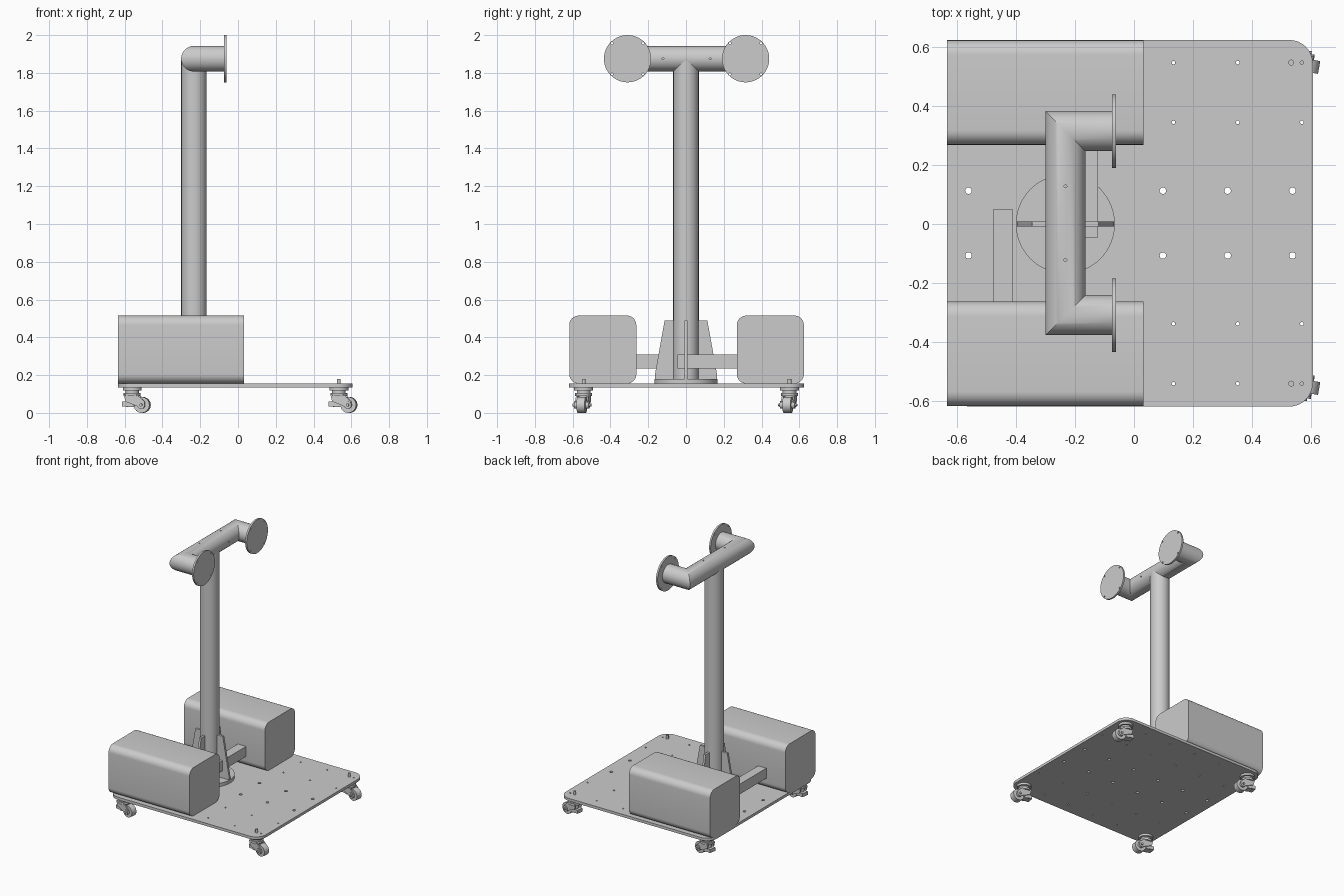
import bpy, bmesh
from math import sin, cos, pi, radians
from mathutils import Matrix, Vector

if "Cube" in bpy.data.objects:
    bpy.data.objects.remove(bpy.data.objects["Cube"])

GREY = (0.6, 0.6, 0.6, 1)
steel = bpy.data.materials.new("grey metal")
steel.use_nodes = True
steel.diffuse_color = GREY
steel.node_tree.nodes["Principled BSDF"].inputs["Base Color"].default_value = GREY


def finish(name, bm, smooth=True):
    bmesh.ops.recalc_face_normals(bm, faces=bm.faces)
    mesh = bpy.data.meshes.new(name)
    bm.to_mesh(mesh)
    bm.free()
    mesh.materials.append(steel)
    obj = bpy.data.objects.new(name, mesh)
    bpy.context.collection.objects.link(obj)
    if smooth:
        bpy.ops.object.select_all(action="DESELECT")
        obj.select_set(True)
        bpy.context.view_layer.objects.active = obj
        bpy.ops.object.shade_smooth_by_angle(angle=radians(30))
    return obj


def add_cyl(bm, center, radius, length, axis="Z", segs=48):
    turn = {"X": Matrix.Rotation(pi / 2, 4, "Y"), "Y": Matrix.Rotation(pi / 2, 4, "X"), "Z": Matrix()}[axis]
    bmesh.ops.create_cone(bm, cap_ends=True, segments=segs, radius1=radius, radius2=radius,
                          depth=length, matrix=Matrix.Translation(center) @ turn)


def add_box(bm, lo, hi):
    lo, hi = Vector(lo), Vector(hi)
    size = Matrix.Diagonal((*(hi - lo), 1))
    bmesh.ops.create_cube(bm, size=1, matrix=Matrix.Translation((lo + hi) / 2) @ size)


def add_prism(bm, points, shift):
    """Extrude a closed outline of 3D points along a vector."""
    face = bm.faces.new([bm.verts.new(p) for p in points])
    moved = bmesh.ops.extrude_face_region(bm, geom=[face], use_keep_orig=True)["geom"]
    bmesh.ops.translate(bm, vec=shift, verts=[v for v in moved if isinstance(v, bmesh.types.BMVert)])


def rounded_rect(u0, u1, v0, v1, r, steps=8):
    corners = [(u1 - r, v1 - r), (u0 + r, v1 - r), (u0 + r, v0 + r), (u1 - r, v0 + r)]
    return [(u + r * cos(pi / 2 * (k + i / steps)), v + r * sin(pi / 2 * (k + i / steps)))
            for k, (u, v) in enumerate(corners) for i in range(steps + 1)]


def drill(obj, holes):
    """Cut cylinders (center, radius, length, axis) out of an object."""
    bm = bmesh.new()
    for hole in holes:
        add_cyl(bm, *hole, segs=16)
    cutter = finish("hole_cutter", bm, False)
    cutter.hide_render = True
    mod = obj.modifiers.new("holes", "BOOLEAN")
    mod.operation, mod.solver, mod.object = "DIFFERENCE", "EXACT", cutter
    bpy.context.view_layer.objects.active = obj
    bpy.ops.object.modifier_apply(modifier=mod.name)
    bpy.data.objects.remove(cutter)


PX, MID, TOP = -0.233, 0.003, 1.875   # post position, width centre, crossbar height
DECK = 0.155
TUBE = 0.068

# Base plate with two rows of through holes and small mounting holes
bm = bmesh.new()
add_prism(bm, [(x, y, 0.135) for x, y in rounded_rect(-0.635, 0.607, -0.62, 0.625, 0.08)], (0, 0, 0.02))
plate = finish("base_plate", bm)
holes = [((-0.562 + 0.22 * i, MID + s * 0.11, 0.145), 0.011, 0.1, "Z") for i in range(6) for s in (-1, 1)]
holes += [((0.57 - 0.218 * i, MID + y, 0.145), 0.006, 0.1, "Z")
          for i in range(6) for y in (-0.545, -0.342, 0.342, 0.545)]
drill(plate, holes)

# Rounded weight boxes on both sides
for side, s in (("left", 1), ("right", -1)):
    bm = bmesh.new()
    outline = rounded_rect(0.266, 0.621, DECK, 0.515, 0.05)
    add_prism(bm, [(-0.635, MID + s * y, z) for y, z in outline], (0.668, 0, 0))
    finish(side + "_weight_box", bm)

# Connecting bars between boxes and post
for name, lo, hi in (("rear_bar", (-0.478, -0.28, 0.235), (-0.41, 0.05, 0.31)),
                     ("front_bar", (-0.19, -0.045, 0.235), (-0.122, 0.28, 0.31))):
    bm = bmesh.new()
    add_box(bm, lo, hi)
    finish(name, bm, False)

# Post, foot flange and crossed tapered ribs
bm = bmesh.new()
add_cyl(bm, (PX, 0, (0.16 + TOP) / 2), TUBE - 0.0005, TOP - 0.16)
finish("post", bm)
bm = bmesh.new()
add_cyl(bm, (PX, 0, 0.167), 0.168, 0.026, segs=64)
finish("foot_flange", bm)
bm = bmesh.new()
rib = [(-0.165, 0.18), (0.165, 0.18), (0.165, 0.2), (0.113, 0.49), (-0.113, 0.49), (-0.165, 0.2)]
add_prism(bm, [(PX + u, -0.008, z) for u, z in rib], (0, 0.016, 0))
add_prism(bm, [(PX - 0.008, u, z) for u, z in rib], (0.016, 0, 0))
finish("post_ribs", bm, False)

# Mitred U-shaped crossbar
bm = bmesh.new()
rings = [[], [], [], []]
END, HALF, N = -0.07, 0.3125, 48
for i in range(N):
    o, z = TUBE * cos(2 * pi * i / N), TOP + TUBE * sin(2 * pi * i / N)
    for ring, x, y in zip(rings, (END, PX - o, PX - o, END), (1, 1, -1, -1)):
        ring.append(bm.verts.new((x, MID + y * (HALF + o), z)))
for a, b in zip(rings, rings[1:]):
    for i in range(N):
        j = (i + 1) % N
        bm.faces.new((a[i], a[j], b[j], b[i]))
bm.faces.new(rings[0])
bm.faces.new(rings[3])
crossbar = finish("crossbar", bm)
small = []
for s in (-1, 1):
    small += [((PX, MID + s * 0.125, TOP + TUBE), 0.005, 0.03, "Z"),
              ((PX + TUBE, MID + s * 0.125, TOP), 0.005, 0.03, "X")]
drill(crossbar, small)

# Round end flanges with four bolt holes each
for side, s in (("left", 1), ("right", -1)):
    bm = bmesh.new()
    y = MID + s * HALF
    add_cyl(bm, (-0.068, y, TOP), 0.125, 0.013, "X", 64)
    flange = finish(side + "_end_flange", bm)
    drill(flange, [((-0.068, y + a * 0.082, TOP + b * 0.082), 0.006, 0.05, "X")
                   for a in (-1, 1) for b in (-1, 1)])


# Swivel casters: stem, bearing, fork, wheel and brake foot
def caster(name, x, y, angle):
    bm = bmesh.new()
    add_cyl(bm, (0, 0, 0.148), 0.01, 0.064, segs=16)
    add_cyl(bm, (0, 0, 0.127), 0.05, 0.016)
    add_cyl(bm, (0, 0, 0.112), 0.036, 0.016)
    add_cyl(bm, (0, 0, 0.097), 0.045, 0.016)
    fork = [(-0.04, 0.098), (0.03, 0.098), (0.072, 0.06), (0.072, 0.035), (0.045, 0.03), (-0.03, 0.06)]
    for s in (-1, 1):
        add_prism(bm, [(u, s * 0.026, z) for u, z in fork], (0, s * 0.008, 0))
    add_cyl(bm, (0.054, 0, 0.042), 0.042, 0.044, "Y", 32)
    add_cyl(bm, (0.054, 0, 0.042), 0.02, 0.08, "Y", 24)
    add_cyl(bm, (0.054, 0, 0.042), 0.008, 0.1, "Y", 12)
    add_box(bm, (-0.05, -0.026, 0.034), (0.015, 0.026, 0.06))
    add_cyl(bm, (-0.005, 0, 0.06), 0.026, 0.06, segs=24)
    bmesh.ops.transform(bm, matrix=Matrix.Translation((x, y, 0)) @ Matrix.Rotation(angle, 4, "Z"), verts=bm.verts)
    finish(name, bm)


for side, s in (("left", 1), ("right", -1)):
    caster("front_edge_" + side + "_caster", 0.534, MID + s * 0.545, radians(-10))
    caster("back_edge_" + side + "_caster", -0.56, MID + s * 0.545, radians(-10))
